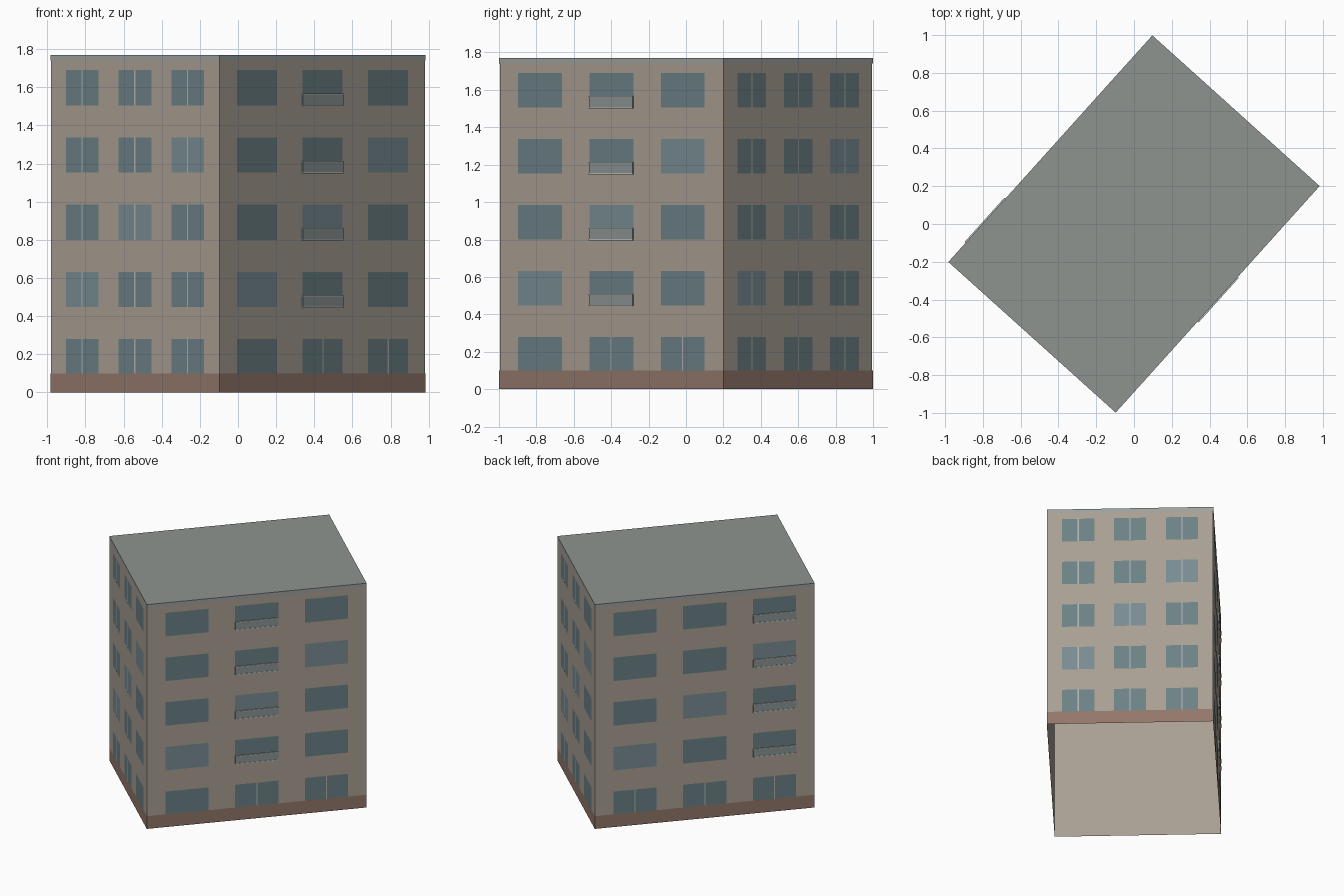
import bpy, bmesh, math
from mathutils import Matrix, Vector

if "Cube" in bpy.data.objects:
    bpy.data.objects.remove(bpy.data.objects["Cube"])

HL, HW, H = 0.805, 0.594, 1.77      # half length, half width, height
TURN = math.radians(48)             # the block stands turned on its plot
FLOOR, SILL, WIN_H = 0.3525, 0.095, 0.185
EPS = 0.002

COLOURS = {
    "wall": (0.40, 0.35, 0.295), "plinth": (0.29, 0.185, 0.145),
    "roof": (0.27, 0.295, 0.28), "roof_edge": (0.34, 0.36, 0.345),
    "window": (0.15, 0.22, 0.24), "light_window": (0.19, 0.265, 0.295),
    "mullion": (0.45, 0.46, 0.44), "balcony_panel": (0.26, 0.30, 0.295),
    "balcony_rail": (0.50, 0.52, 0.50),
}
meshes = {name: bmesh.new() for name in COLOURS}


def quad(part, m, pts):
    bm = meshes[part]
    bm.faces.new([bm.verts.new(m @ Vector(p)) for p in pts])


def plate(part, m, x0, x1, z0, z1, out):
    """Flat rectangle on a facade, pushed out from the wall."""
    quad(part, m, [(x0, -out, z0), (x1, -out, z0), (x1, -out, z1), (x0, -out, z1)])


def block(part, m, x0, x1, z0, z1, out):
    """Box standing out from the wall by a given depth."""
    size = Matrix.Diagonal((x1 - x0, out, z1 - z0, 1))
    place = Matrix.Translation(((x0 + x1) / 2, -out / 2, (z0 + z1) / 2))
    bmesh.ops.create_cube(meshes[part], size=1, matrix=m @ place @ size)


def facade(turn, half, dist, spacing, win_half, balcony_col, split):
    m = (Matrix.Rotation(TURN + turn * math.pi / 2, 4, 'Z')
         @ Matrix.Translation((0, -dist, 0)))
    # wall, brick plinth and roof edge
    plate("wall", m, -half, half, 0, H, 0)
    plate("plinth", m, -half - EPS, half + EPS, 0, 0.1, EPS)
    plate("roof_edge", m, -half - EPS, half + EPS, H - 0.03, H, EPS)
    for floor in range(5):
        z0 = max(SILL + floor * FLOOR, 0.1)
        z1 = SILL + floor * FLOOR + WIN_H
        for col in (1, 2, 3):
            x = (col - 2) * spacing
            a, b = x - win_half, x + win_half
            plate("light_window" if floor == col else "window", m, a, b, z0, z1, EPS)
            if split(floor, col):
                plate("mullion", m, x - 0.004, x + 0.004, z0, z1, 2 * EPS)
            # shallow balcony: floor strip, panel and handrail
            if floor and col == balcony_col:
                block("balcony_rail", m, a, b, z0 - 0.004, z0 + 0.002, 0.009)
                block("balcony_panel", m, a, b, z0 + 0.002, z0 + 0.056, 0.007)
                block("balcony_rail", m, a, b, z0 + 0.056, z0 + 0.062, 0.009)


# long sides carry balconies, short sides have divided windows
facade(0, HL, HW, 0.513, 0.158, 2, lambda f, c: f == 0 and c > 1)
facade(1, HW, HL, 0.371, 0.115, 0, lambda f, c: True)
facade(2, HL, HW, 0.513, 0.158, 3, lambda f, c: f == 0)
facade(3, HW, HL, 0.371, 0.115, 0, lambda f, c: True)

# flat roof; the shell is open underneath
L, W = HL + EPS, HW + EPS
quad("roof", Matrix.Rotation(TURN, 4, 'Z'),
     [(-L, -W, H), (L, -W, H), (L, W, H), (-L, W, H)])

for name, bm in meshes.items():
    bmesh.ops.remove_doubles(bm, verts=bm.verts, dist=1e-5)
    me = bpy.data.meshes.new(name)
    bm.to_mesh(me)
    bm.free()
    mat = bpy.data.materials.new(name)
    mat.diffuse_color = (*COLOURS[name], 1)
    mat.use_nodes = True
    mat.node_tree.nodes["Principled BSDF"].inputs["Base Color"].default_value = mat.diffuse_color
    me.materials.append(mat)
    bpy.context.collection.objects.link(bpy.data.objects.new(name, me))
